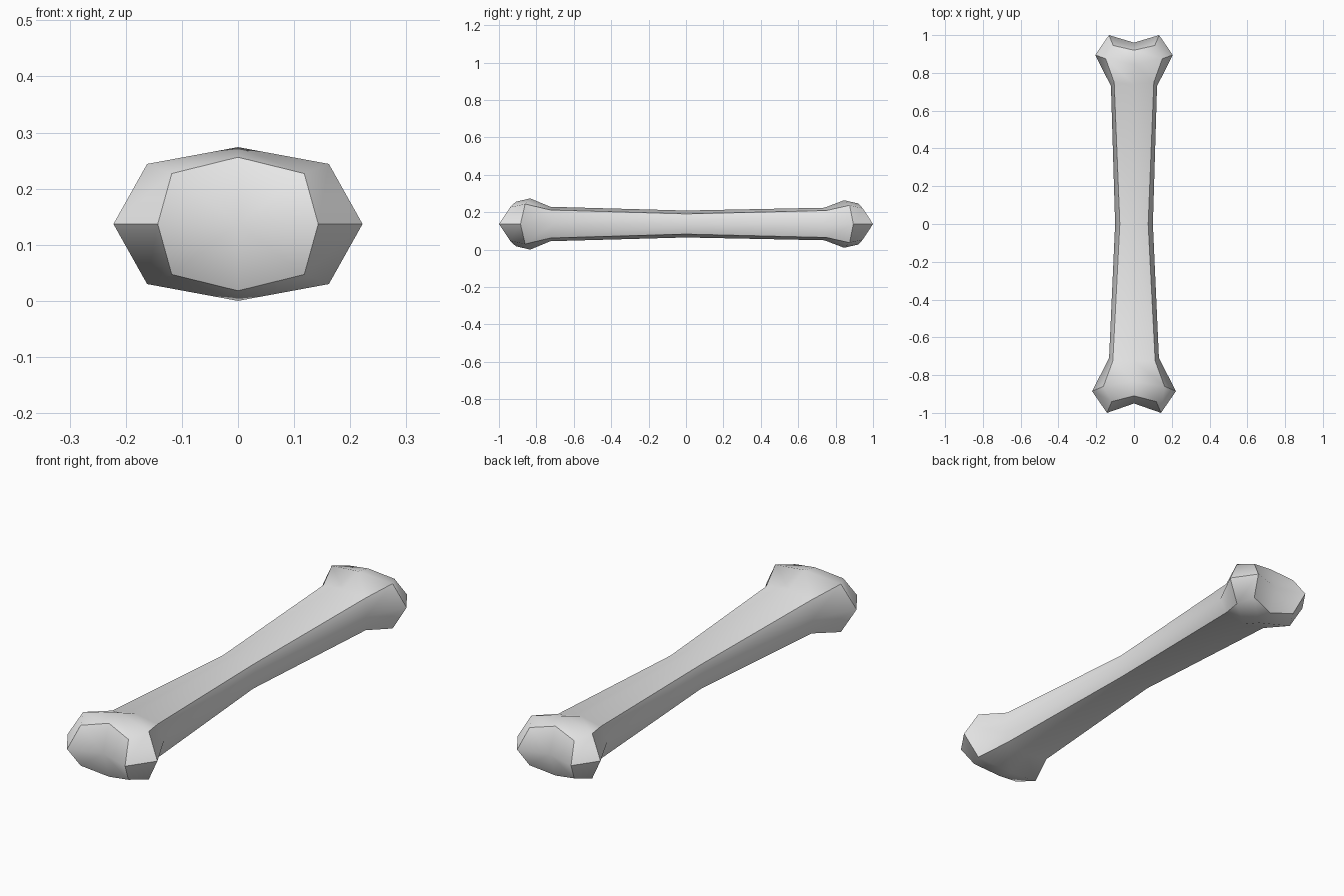
import bpy, bmesh, math

cube = bpy.data.objects.get("Cube")
if cube:
    bpy.data.objects.remove(cube, do_unlink=True)

MID = 0.137  # height of the bone's centre line

# One colour
grey = bpy.data.materials.new("bone_grey")
grey.use_nodes = True
colour = (0.8, 0.8, 0.8, 1)
grey.diffuse_color = colour
grey.node_tree.nodes["Principled BSDF"].inputs["Base Color"].default_value = colour

# Stations along the bone: side (x, y), shoulder (x, y, height), crest (y, height)
stations = [
    ((0.143, -1.0), (0.118, -0.94), 0.09, (-0.91, 0.119)),     # front cap
    ((0.222, -0.885), (0.162, -0.86), 0.107, (-0.833, 0.137)), # front knuckles
    ((0.132, -0.71), (0.112, -0.725), 0.075, (-0.725, 0.092)), # front neck
    ((0.1, 0.0), (0.075, 0.0), 0.054, (0.0, 0.072)),           # waist
    ((0.122, 0.73), (0.105, 0.75), 0.072, (0.74, 0.087)),      # back neck
    ((0.205, 0.895), (0.15, 0.875), 0.1, (0.845, 0.127)),      # back knuckles
    ((0.133, 1.0), (0.11, 0.945), 0.084, (0.92, 0.11)),        # back cap
]


def make_ring(bm, side, shoulder, rise, crest):
    """Eight-sided section, mirrored left to right and top to bottom."""
    (sx, sy), (dx, dy), (cy, cz) = side, shoulder, crest
    points = [(sx, sy, 0), (dx, dy, rise), (0, cy, cz), (-dx, dy, rise),
              (-sx, sy, 0), (-dx, dy, -rise), (0, cy, -cz), (dx, dy, -rise)]
    return [bm.verts.new((x, y, MID + z)) for x, y, z in points]


# Shaft and knuckles as one loft
bm = bmesh.new()
rings = [make_ring(bm, *s) for s in stations]
for a, b in zip(rings, rings[1:]):
    for i in range(8):
        j = (i + 1) % 8
        bm.faces.new((a[i], a[j], b[j], b[i]))

# Notched caps: four quads around a sunken centre
for ring, y in ((rings[0], -0.95), (rings[-1], 0.96)):
    centre = bm.verts.new((0, y, MID))
    for i in range(0, 8, 2):
        bm.faces.new((centre, ring[i], ring[i + 1], ring[(i + 2) % 8]))
bmesh.ops.recalc_face_normals(bm, faces=bm.faces)

mesh = bpy.data.meshes.new("bone")
bm.to_mesh(mesh)
bm.free()
mesh.materials.append(grey)
bone = bpy.data.objects.new("bone", mesh)
bpy.context.collection.objects.link(bone)

# Soft shaft, crisp knuckle edges
bpy.ops.object.select_all(action='DESELECT')
bone.select_set(True)
bpy.context.view_layer.objects.active = bone
bpy.ops.object.shade_smooth_by_angle(angle=math.radians(50))
